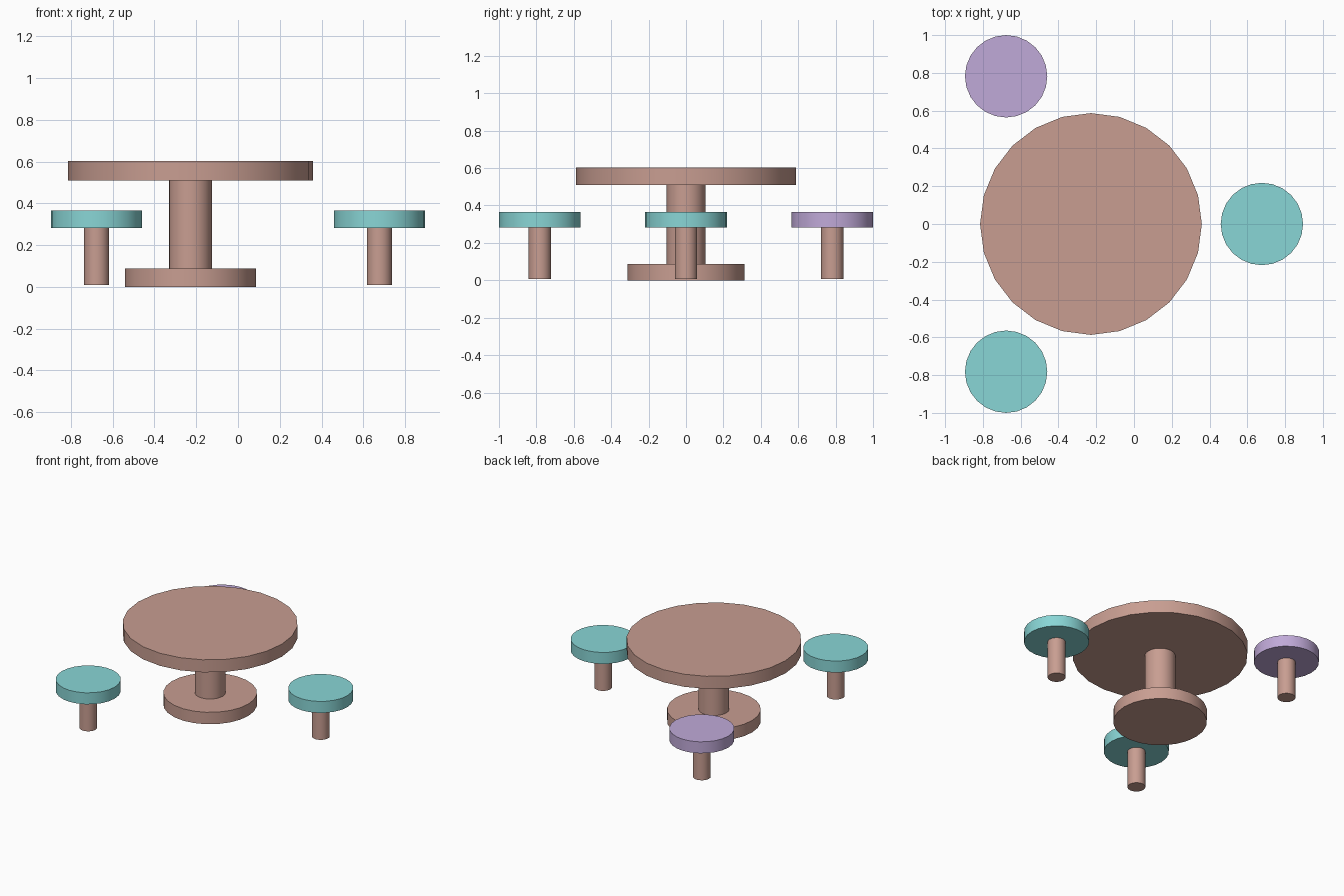
import bpy
import math

cube = bpy.data.objects.get("Cube")
if cube:
    bpy.data.objects.remove(cube, do_unlink=True)


def make_material(name, rgb):
    mat = bpy.data.materials.new(name)
    mat.use_nodes = True
    color = (*rgb, 1.0)
    mat.diffuse_color = color
    mat.node_tree.nodes["Principled BSDF"].inputs["Base Color"].default_value = color
    return mat


brown = make_material("dusty_brown", (0.58, 0.34, 0.285))
teal = make_material("soft_teal", (0.25, 0.67, 0.67))
lilac = make_material("soft_lilac", (0.53, 0.40, 0.69))

SIDES = 24


def disc(name, x, y, radius, bottom, top, mat):
    """Upright cylinder with a corner on each axis."""
    bpy.ops.mesh.primitive_cylinder_add(
        vertices=SIDES, radius=radius, depth=top - bottom,
        location=(x, y, (bottom + top) / 2))
    obj = bpy.context.object
    obj.name = name
    obj.data.materials.append(mat)
    bpy.ops.object.shade_smooth_by_angle(angle=math.radians(30))
    return obj


# Pedestal table
TABLE_X = -0.228
disc("table_base", TABLE_X, 0, 0.314, 0.0, 0.088, brown)
disc("table_column", TABLE_X, 0, 0.103, 0.088, 0.51, brown)
disc("table_top", TABLE_X, 0, 0.587, 0.51, 0.603, brown)

# Three stools around the table
stools = [
    ("left", 0.677, 0.0, teal),
    ("front_right", -0.677, -0.782, teal),
    ("back_right", -0.677, 0.782, lilac),
]
for side, x, y, mat in stools:
    disc(side + "_stool_leg", x, y, 0.06, 0.008, 0.281, brown)
    disc(side + "_stool_seat", x, y, 0.218, 0.281, 0.366, mat)
